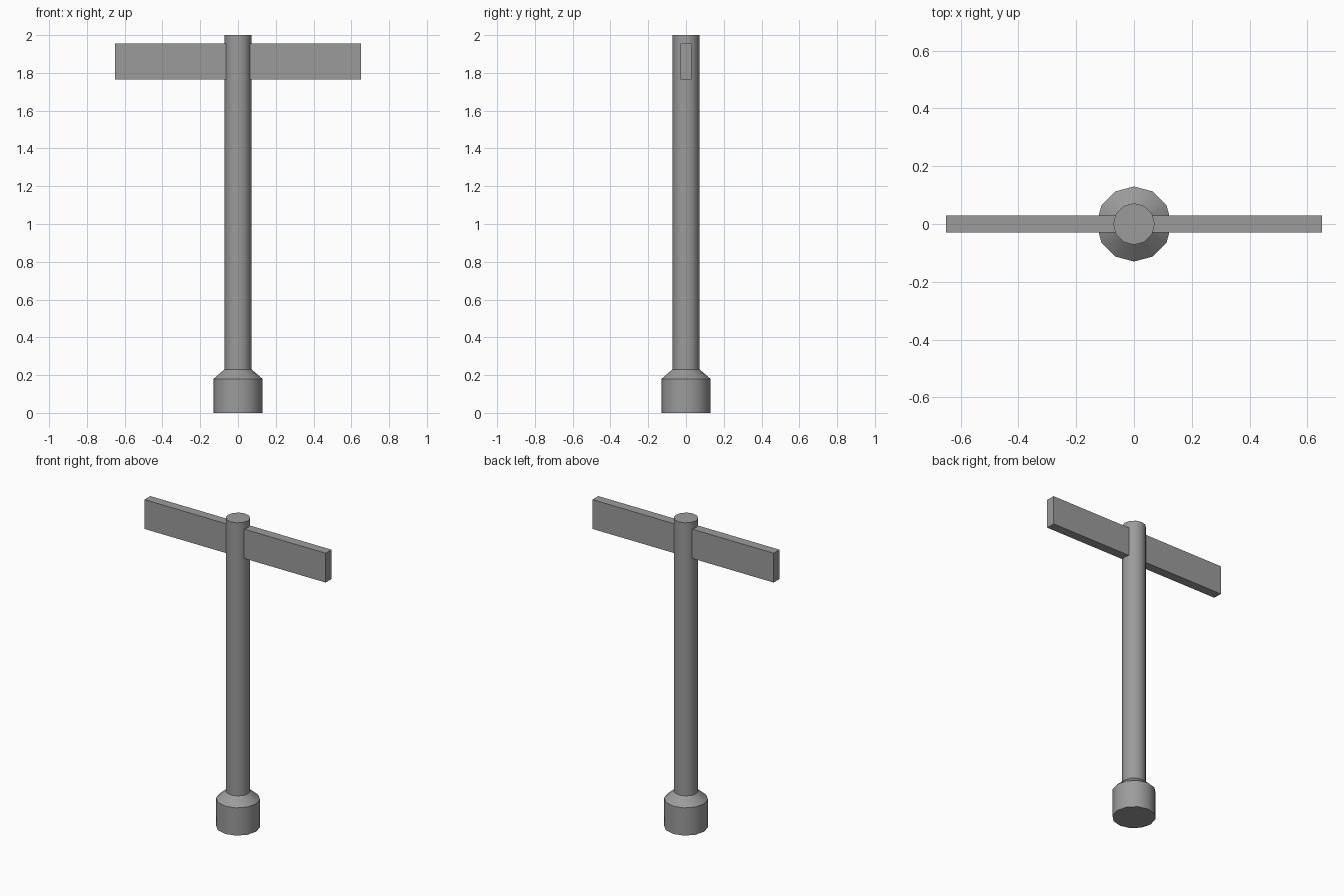
import bpy
import bmesh
import math
from mathutils import Matrix

cube = bpy.data.objects.get("Cube")
if cube:
    bpy.data.objects.remove(cube, do_unlink=True)

SIDES = 12
POST_RADIUS = 0.072
BASE_RADIUS = 0.13

grey = bpy.data.materials.new("plain grey")
grey.use_nodes = True
colour = (0.33, 0.33, 0.33, 1)
grey.diffuse_color = colour
grey.node_tree.nodes["Principled BSDF"].inputs["Base Color"].default_value = colour


def add_object(name, bm):
    bmesh.ops.recalc_face_normals(bm, faces=bm.faces)
    mesh = bpy.data.meshes.new(name)
    bm.to_mesh(mesh)
    bm.free()
    mesh.materials.append(grey)
    obj = bpy.data.objects.new(name, mesh)
    bpy.context.collection.objects.link(obj)
    return obj


def turned(name, profile):
    """Closed round part from (radius, height) pairs, with sharp rims."""
    bm = bmesh.new()
    rings = []
    for radius, z in profile:
        angles = [math.tau * i / SIDES for i in range(SIDES)]
        rings.append([bm.verts.new((radius * math.cos(a), radius * math.sin(a), z))
                      for a in angles])
    for low, high in zip(rings, rings[1:]):
        for i in range(SIDES):
            j = (i + 1) % SIDES
            bm.faces.new((low[i], low[j], high[j], high[i]))
    bm.faces.new(rings[0])
    bm.faces.new(rings[-1])
    obj = add_object(name, bm)
    bpy.ops.object.select_all(action="DESELECT")
    obj.select_set(True)
    bpy.context.view_layer.objects.active = obj
    bpy.ops.object.shade_smooth_by_angle(angle=math.radians(35))
    return obj


# Foot with sloped shoulder, and upright post
turned("base", [(BASE_RADIUS, 0), (BASE_RADIUS, 0.18), (POST_RADIUS, 0.23)])
turned("post", [(POST_RADIUS, 0.2), (POST_RADIUS, 2)])

# Flat crossarm through the top of the post
bm = bmesh.new()
bmesh.ops.create_cube(bm, size=1, matrix=Matrix.Translation((0, 0, 1.86))
                      @ Matrix.Diagonal((1.3, 0.06, 0.19, 1)))
add_object("crossarm", bm)
